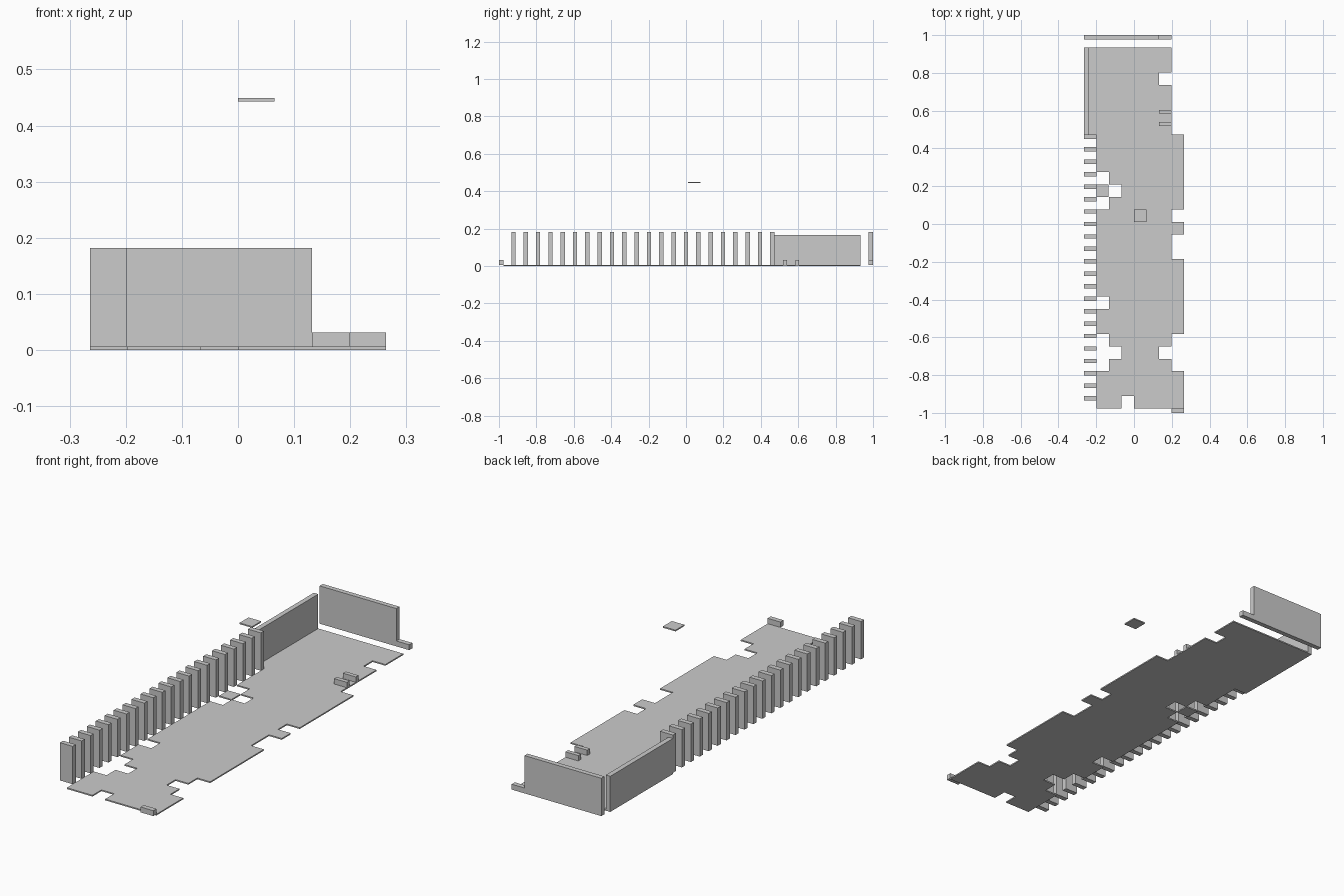
import bpy, bmesh

if "Cube" in bpy.data.objects:
    bpy.data.objects.remove(bpy.data.objects["Cube"])

P = 0.0659            # floor tile pitch
T = 0.0230            # wall thickness
Y0 = -1 + T           # front edge of the first tile row
F = 0.006             # floor thickness
LOW, HIGH = 0.031, 0.182


def edge(row):
    return Y0 + row * P


def box(name, x0, x1, y0, y1, z0, z1):
    bm = bmesh.new()
    bmesh.ops.create_cube(bm, size=1)
    for v in bm.verts:
        v.co = (x1 if v.co.x > 0 else x0,
                y1 if v.co.y > 0 else y0,
                z1 if v.co.z > 0 else z0)
    return finish(name, bm)


def finish(name, bm):
    bmesh.ops.recalc_face_normals(bm, faces=bm.faces)
    mesh = bpy.data.meshes.new(name)
    bm.to_mesh(mesh)
    bm.free()
    obj = bpy.data.objects.new(name, mesh)
    bpy.context.collection.objects.link(obj)
    return obj


# Floor: (number of tile rows, left column, right column), front to back
spans = [(3, -3, 4), (1, -2, 3), (1, -1, 2), (1, -2, 3), (2, -3, 4),
         (1, -2, 4), (3, -3, 4), (2, -3, 3), (1, -3, 4), (1, -3, 3),
         (1, -2, 4), (1, -1, 4), (1, -2, 4), (3, -3, 4), (4, -4, 3),
         (1, -4, 2), (2, -4, 3)]
left, right, row = [], [], 0
for count, a, b in spans:
    for r in (row, row + count):
        for side, col in ((left, a), (right, b)):
            if len(side) > 1 and side[-1][0] == side[-2][0] == col:
                side.pop()
            side.append((col, r))
    row += count
notch = [(-1, 0), (-1, 1), (0, 1), (0, 0)]
outline = notch + right + left[::-1]

bm = bmesh.new()
floor_face = bm.faces.new([bm.verts.new((c * P, edge(r), 0)) for c, r in outline])
top = bmesh.ops.extrude_face_region(bm, geom=[floor_face])
for v in top["geom"]:
    if isinstance(v, bmesh.types.BMVert):
        v.co.z = F
finish("floor", bm)

# Loose floor tile inside the left gap, and the floating tile
box("loose_floor_tile", -3 * P, -2 * P - 0.002, edge(17), edge(18), 0, F)
box("floating_tile", 0, P - 0.001, edge(15), edge(16), 0.443, 0.449)

# Row of upright slats along the left side
for i in range(1, 23):
    box(f"slat_{i}", -4 * P, -3 * P, edge(i) - T, edge(i), F, HIGH)

# Solid walls at the back corner
box("left_wall", -4 * P, -4 * P + T, edge(22), edge(29), F, 0.166)
box("back_wall", -4 * P, 2 * P, 1 - T, 1, F, HIGH)

# Low curbs
box("back_curb", 2 * P, 3 * P, 1 - T, 1, F, LOW)
box("front_curb", 3 * P, 4 * P, -1, Y0, F, LOW)
for i in (23, 24):
    box(f"inner_curb_{i - 22}", 2 * P, 3 * P, edge(i) - T + 0.003, edge(i), F, LOW)
